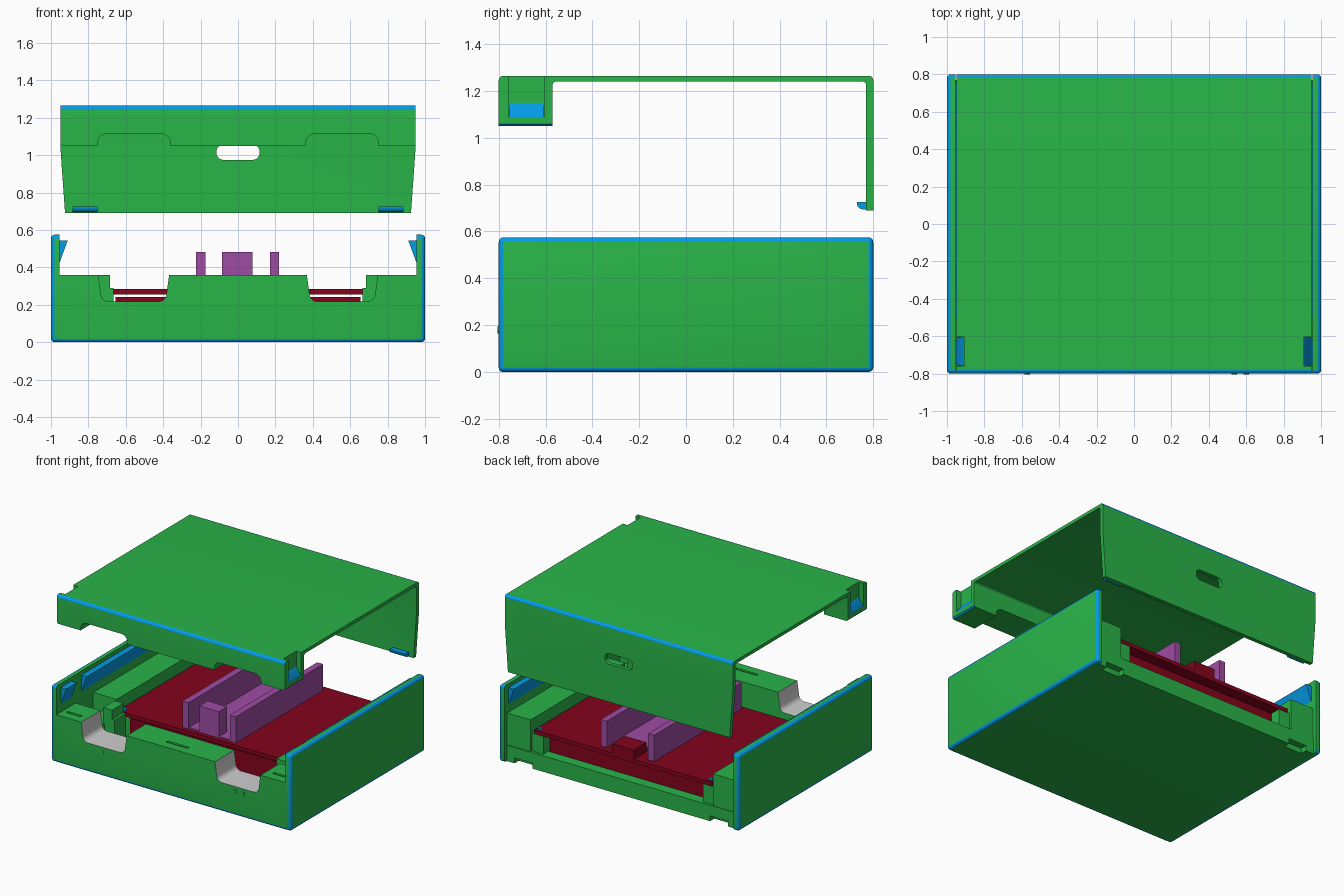
import bpy, bmesh, math
from mathutils import Vector

default = bpy.data.objects.get("Cube")
if default:
    bpy.data.objects.remove(default, do_unlink=True)

GREEN, BLUE, RED, PURPLE, GREY = range(5)


def make_material(name, rgb):
    m = bpy.data.materials.new(name)
    m.use_nodes = True
    m.diffuse_color = (*rgb, 1)
    m.node_tree.nodes["Principled BSDF"].inputs["Base Color"].default_value = (*rgb, 1)
    return m


MATS = [make_material("case green", (0.022, 0.46, 0.066)),
        make_material("edge blue", (0.001, 0.33, 0.80)),
        make_material("board red", (0.235, 0.001, 0.012)),
        make_material("heatsink purple", (0.34, 0.073, 0.37)),
        make_material("cutout grey", (0.62, 0.62, 0.62))]


def finish(name, bm, mat=None):
    bmesh.ops.recalc_face_normals(bm, faces=bm.faces[:])
    if mat is not None:
        for f in bm.faces:
            f.material_index = mat
    me = bpy.data.meshes.new(name)
    bm.to_mesh(me)
    bm.free()
    for m in MATS:
        me.materials.append(m)
    ob = bpy.data.objects.new(name, me)
    bpy.context.collection.objects.link(ob)
    return ob


def rounded(points, steps=5):
    """Replace corners (u, v, radius) of a profile with arcs."""
    out = []
    for i, p in enumerate(points):
        c = Vector(p[:2])
        r = p[2] if len(p) > 2 else 0
        if not r:
            out.append(c)
            continue
        a = (Vector(points[i - 1][:2]) - c).normalized()
        b = (Vector(points[(i + 1) % len(points)][:2]) - c).normalized()
        half = a.angle(b) / 2
        centre = c + (a + b).normalized() * r / math.sin(half)
        start, end = c + a * r / math.tan(half), c + b * r / math.tan(half)
        for k in range(steps + 1):
            d = (start - centre).lerp(end - centre, k / steps)
            out.append(centre + d.normalized() * r)
    return out


def prism(name, points, axis, lo, hi, mat=GREEN, side=1):
    """Extrude a profile: (y, z) along x, or (x, z) along y; side mirrors x."""
    bm = bmesh.new()
    rings = []
    for t in (lo, hi):
        ring = []
        for u, v in rounded(points):
            co = (t, u, v) if axis == "x" else (u, t, v)
            ring.append(bm.verts.new((co[0] * side, co[1], co[2])))
        rings.append(ring)
        bm.faces.new(ring)
    n = len(rings[0])
    for i in range(n):
        j = (i + 1) % n
        bm.faces.new((rings[0][i], rings[0][j], rings[1][j], rings[1][i]))
    return finish(name, bm, mat)


def box(name, x, y, z, mat=GREEN, side=1):
    return prism(name, [(x[0], z[0]), (x[1], z[0]), (x[1], z[1]), (x[0], z[1])],
                 "y", y[0], y[1], mat, side)


def cylinder(name, centre, radius, depth, mat, along_y=False):
    bm = bmesh.new()
    bmesh.ops.create_cone(bm, cap_ends=True, segments=20, radius1=radius,
                          radius2=radius, depth=depth)
    ob = finish(name, bm, mat)
    ob.location = centre
    if along_y:
        ob.rotation_euler.x = math.pi / 2
    return ob


def cut(ob, cutters):
    for c in cutters:
        mod = ob.modifiers.new("cut", "BOOLEAN")
        mod.object, mod.solver = c, "EXACT"
    bpy.context.view_layer.update()
    shape = ob.evaluated_get(bpy.context.evaluated_depsgraph_get())
    me = bpy.data.meshes.new_from_object(shape)
    ob.modifiers.clear()
    ob.data = me
    for c in cutters:
        bpy.data.objects.remove(c, do_unlink=True)


def blue_fillets(ob, test):
    for f in ob.data.polygons:
        n = f.normal
        if abs(n.y) > 0.05 and abs(n.z) > 0.05 and test(f.center):
            f.material_index = BLUE


SIDES = (("left", 1), ("right", -1))

# Base tray: front block, floor and low rear wall
tray = prism("base_tray", [(-0.8, 0, 0.018), (0.77, 0), (0.77, 0.12), (0.69, 0.12),
                           (0.69, 0.05), (-0.57, 0.05), (-0.57, 0.36), (-0.8, 0.36)],
             "x", -0.955, 0.955)
blue_fillets(tray, lambda c: c.z < 0.03)
cutters = [box("groove", (-0.09, 0.09), (-0.73, -0.71), (0.33, 0.4))]
for _, s in SIDES:
    cutters += [
        prism("cable_cut", [(0.362, 0.4), (0.388, 0.218, 0.04), (0.728, 0.218, 0.04), (0.752, 0.4)],
              "y", -0.9, -0.5, GREY, s),
        box("tab_cut", (0.74, 0.89), (0.72, 0.8), (-0.01, 0.04), GREEN, s),
        box("groove", (0.8, 0.92), (-0.73, -0.71), (0.33, 0.4), GREEN, s)]
cut(tray, cutters)

for label, s in SIDES:
    # Side wall with blue rounded outer edges
    bm = bmesh.new()
    bmesh.ops.create_cube(bm, size=1)
    for v in bm.verts:
        v.co = (0.9775 * s + v.co.x * 0.045, v.co.y * 1.6, 0.2875 + v.co.z * 0.575)
    outer = [e for e in bm.edges if any(abs(v.co.x) > 0.99 for v in e.verts)]
    bmesh.ops.bevel(bm, geom=outer, offset=0.02, segments=4, profile=0.5,
                    affect="EDGES", material=BLUE)
    finish(label + "_side_wall", bm)

    # Stepped ledges, pocket floor and posts inside the wall
    box(label + "_ledge", (0.76, 0.955), (-0.36, 0.765), (0.04, 0.36), GREEN, s)
    box(label + "_board_support", (0.665, 0.76), (-0.3, 0.75), (0.04, 0.254), GREEN, s)
    box(label + "_pocket_floor", (0.75, 0.955), (-0.58, -0.36), (0.04, 0.24), GREEN, s)
    box(label + "_post", (0.685, 0.76), (-0.52, -0.385), (0.04, 0.36), GREEN, s)
    box(label + "_post_foot", (0.665, 0.685), (-0.52, -0.385), (0.04, 0.29), GREEN, s)

    # Snap wedges on the inner wall
    wedge = [(0.956, 0.42), (0.956, 0.545), (0.91, 0.545)]
    prism(label + "_front_snap", wedge, "y", -0.745, -0.62, BLUE, s)
    prism(label + "_long_snap", wedge, "y", -0.5, 0.75, BLUE, s)

# Lid: front block, top plate and rear wall in one profile
lid = prism("lid", [(-0.8, 1.05), (-0.57, 1.05), (-0.57, 1.24, 0.015), (0.77, 1.24, 0.015),
                    (0.77, 0.69), (0.8, 0.69), (0.8, 1.265, 0.02), (-0.8, 1.265, 0.02)],
            "x", -0.95, 0.95)
blue_fillets(lid, lambda c: c.z > 1.242 and abs(c.y) > 0.775)
cutters = [prism("port_cut", [(-0.115, 0.975, 0.035), (0.115, 0.975, 0.035),
                              (0.115, 1.055, 0.035), (-0.115, 1.055, 0.035)], "y", 0.7, 0.9)]
for _, s in SIDES:
    cutters += [
        prism("arch_cut", [(0.362, 1.0), (0.752, 1.0), (0.752, 1.115, 0.05), (0.362, 1.115, 0.05)],
              "y", -0.9, -0.5, GREEN, s),
        prism("taper_cut", [(0.951, 1.06), (0.924, 0.68), (1.05, 0.68), (1.05, 1.06)],
              "y", 0.7, 0.9, GREEN, s),
        prism("corner_cut", [(0.93, 1.04), (1.0, 1.04), (1.0, 1.11)],
              "y", -0.9, -0.5, BLUE, s),
        box("snap_cut", (0.91, 1.0), (-0.758, -0.605), (1.09, 1.3), GREEN, s)]
cut(lid, cutters)

for label, s in SIDES:
    # Catch in the lid notch and hook tab on the rear wall
    prism(label + "_lid_catch", [(0.905, 1.085), (0.949, 1.085), (0.949, 1.092), (0.905, 1.155)],
          "y", -0.757, -0.606, BLUE, s)
    prism(label + "_lid_tab", [(0.772, 0.695), (0.772, 0.725), (0.73, 0.725), (0.73, 0.695, 0.025)],
          "x", 0.75, 0.885, BLUE, s)

# Circuit boards and rear connector
box("lower_board", (-0.655, 0.655), (-0.35, 0.685), (0.08, 0.243), RED)
box("upper_board", (-0.74, 0.74), (-0.37, 0.75), (0.256, 0.285), RED)
box("rear_connector", (-0.09, 0.09), (0.6, 0.75), (0.28, 0.355), RED)
for x in (-0.71, 0.71):
    for y in (-0.34, 0.72):
        cylinder("board_screw", (x, y, 0.287), 0.016, 0.02, BLUE)

# Heatsink rails and centre block
box("right_rail", (-0.225, -0.175), (-0.34, 0.7), (0.28, 0.483), PURPLE)
box("left_rail", (0.17, 0.22), (-0.34, 0.7), (0.28, 0.483), PURPLE)
box("centre_block", (-0.085, 0.078), (-0.34, -0.24), (0.28, 0.483), PURPLE)
box("heatsink_plate", (-0.18, 0.175), (-0.335, 0.55), (0.28, 0.295), PURPLE)

# Front indicator pins
for x in (-0.57, 0.535, 0.6):
    cylinder("front_pin", (x, -0.797, 0.18), 0.015, 0.016, GREEN, True)

# Smooth the rounded edges, keep the rest sharp
bpy.ops.object.select_all(action="DESELECT")
for ob in bpy.context.scene.objects:
    if ob.type == "MESH":
        ob.select_set(True)
        bpy.context.view_layer.objects.active = ob
bpy.ops.object.shade_smooth_by_angle(angle=math.radians(35))
bpy.ops.object.select_all(action="DESELECT")
